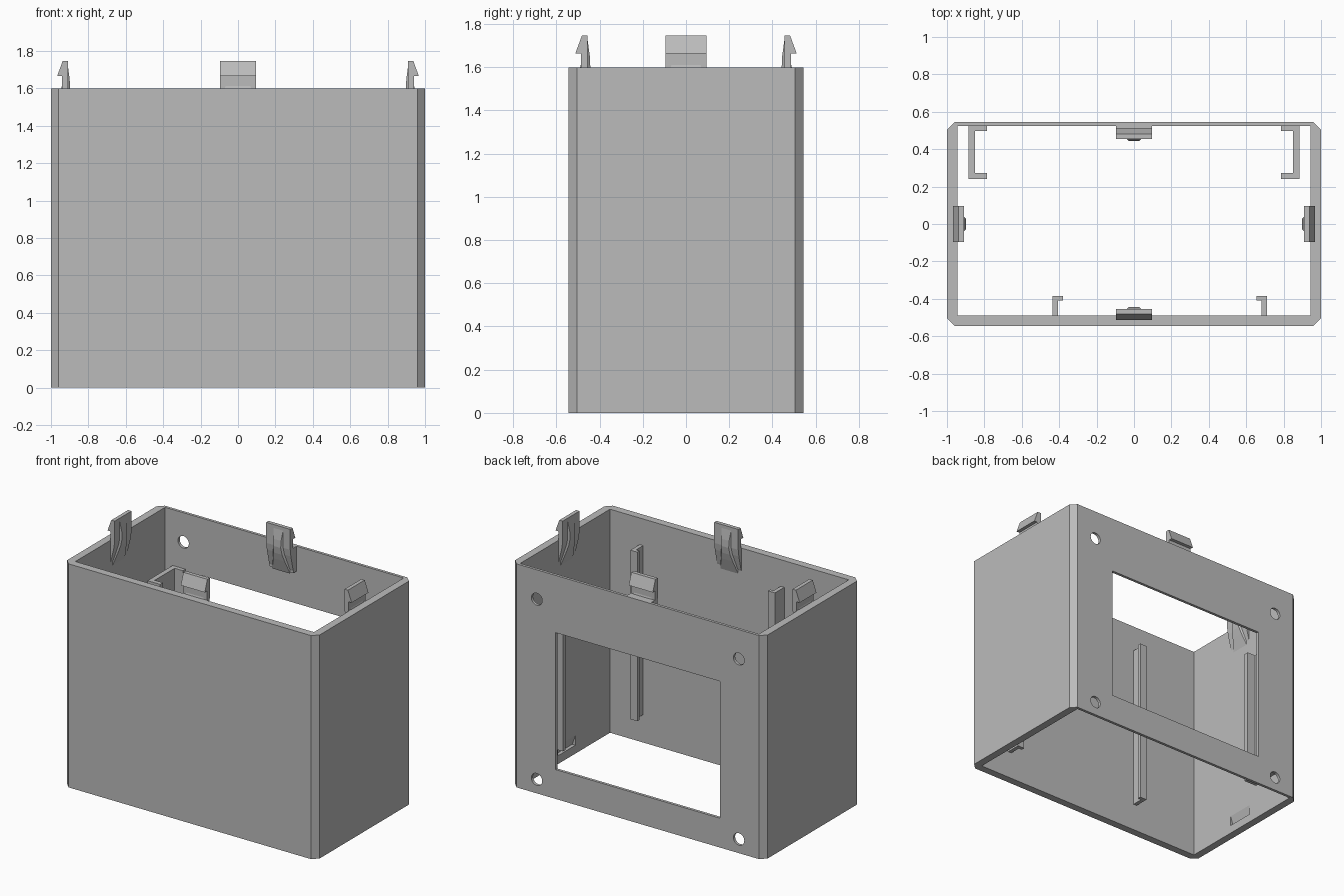
import bpy, bmesh
from math import radians
from mathutils import Matrix, Vector

if "Cube" in bpy.data.objects:
    bpy.data.objects.remove(bpy.data.objects["Cube"])

grey = bpy.data.materials.new("matte grey plastic")
grey.use_nodes = True
colour = (0.5, 0.5, 0.5, 1)
grey.diffuse_color = colour
grey.node_tree.nodes["Principled BSDF"].inputs["Base Color"].default_value = colour

H = 1.6                       # case height
FRONT_IN, BACK_IN, SIDE_IN = -0.49, 0.525, 0.945


def make(name, bm, matrix=Matrix()):
    bmesh.ops.transform(bm, matrix=matrix, verts=bm.verts)
    bmesh.ops.recalc_face_normals(bm, faces=bm.faces)
    mesh = bpy.data.meshes.new(name)
    bm.to_mesh(mesh)
    bm.free()
    mesh.materials.append(grey)
    ob = bpy.data.objects.new(name, mesh)
    bpy.context.collection.objects.link(ob)
    return ob


def column(name, outline, z0, z1):
    """Upright prism from an outline in plan."""
    bm = bmesh.new()
    face = bm.faces.new([bm.verts.new((x, y, z0)) for x, y in outline])
    new = bmesh.ops.extrude_face_region(bm, geom=[face])["geom"]
    bmesh.ops.translate(bm, vec=(0, 0, z1 - z0),
                        verts=[v for v in new if isinstance(v, bmesh.types.BMVert)])
    return make(name, bm)


def rect(x0, x1, y0, y1):
    return [(x0, y0), (x1, y0), (x1, y1), (x0, y1)]


def wall_prism(name, profile, half, matrix, taper=0):
    """Prism along a wall; profile is (depth into the case, height)."""
    bm = bmesh.new()
    a, b = [[bm.verts.new((s * (half - taper * d), d, z)) for d, z in profile]
            for s in (-1, 1)]
    bm.faces.new(a)
    bm.faces.new(b[::-1])
    for i in range(len(a)):
        j = (i + 1) % len(a)
        bm.faces.new((a[i], a[j], b[j], b[i]))
    return make(name, bm, matrix)


def cut(target, cutter):
    mod = target.modifiers.new("cut", "BOOLEAN")
    mod.object, mod.operation, mod.solver = cutter, "DIFFERENCE", "EXACT"
    cutter.hide_render = True
    deps = bpy.context.evaluated_depsgraph_get()
    mesh = bpy.data.meshes.new_from_object(target.evaluated_get(deps))
    target.modifiers.clear()
    target.data = mesh
    bpy.data.objects.remove(cutter)


# Case: chamfered tube, open at top and bottom
X, Y, C = 1.0, 0.545, 0.04
corners = [(X, C - Y), (X, Y - C), (X - C, Y), (C - X, Y),
           (-X, Y - C), (-X, C - Y), (C - X, -Y), (X - C, -Y)]
case = column("case", corners, 0, H)
cut(case, column("inside_cutter", rect(-SIDE_IN, SIDE_IN, FRONT_IN, BACK_IN), -0.1, H + 0.1))

# Display window and screw holes in the thin back wall
cut(case, column("window_cutter", rect(-0.65, 0.65, 0.5, 0.6), 0.21, 1.19))
for x in (-0.8, 0.8):
    for z in (0.1, 1.39):
        bm = bmesh.new()
        bmesh.ops.create_cone(bm, cap_ends=True, segments=32, radius1=0.043,
                              radius2=0.043, depth=0.1)
        cut(case, make("hole_cutter", bm, Matrix.Translation((x, 0.545, z))
                       @ Matrix.Rotation(radians(90), 4, "X")))

# Frames on each wall: local y points into the case
walls = {
    "front": Matrix.Translation((0, FRONT_IN, 0)),
    "back": Matrix.Translation((0, -FRONT_IN, 0)) @ Matrix.Rotation(radians(180), 4, "Z"),
    "left": Matrix.Translation((SIDE_IN, 0, 0)) @ Matrix.Rotation(radians(90), 4, "Z"),
    "right": Matrix.Translation((-SIDE_IN, 0, 0)) @ Matrix.Rotation(radians(-90), 4, "Z"),
}

# Latch grooves near the bottom of the side walls
groove = [(0.01, 0.06), (-0.025, 0.06), (0.01, 0.16)]
for side in ("left", "right"):
    cut(case, wall_prism("groove_cutter", groove, 0.1, walls[side]))

# Snap clips with a barb on the outside and a stiffening rib inside
blade = [(-0.005, 1.42), (0.004, 1.45), (0.016, 1.5), (0.028, 1.55), (0.035, 1.6),
         (0.035, 1.747), (0.008, 1.747), (-0.022, 1.665), (0.003, 1.665),
         (0.003, H), (-0.005, H)]
rib = [(0, 1.41), (0.012, 1.45), (0.027, 1.5), (0.04, 1.55), (0.047, 1.6),
       (0.045, 1.65), (0.034, 1.73), (0, 1.6)]
for side, frame in walls.items():
    wall_prism(side + "_clip", blade, 0.095, frame)
    wall_prism(side + "_clip_rib", rib, 0.07, frame, taper=0.9)
wall_prism("back_clip_mount", [(-0.04, 1.42), (0, 1.42), (0, H), (-0.04, H)],
           0.095, walls["back"])

# L-shaped board guides on the front wall
for name, x, s in (("left", 0.71, -1), ("right", -0.435, 1)):
    column("front_guide_" + name,
           [(x, -0.5), (x, -0.385), (x + s * 0.055, -0.385), (x + s * 0.055, -0.41),
            (x + s * 0.028, -0.41), (x + s * 0.028, -0.5)], 0.2, 1.41)

# C-shaped board channels on the back wall
for name, s in (("left", 1), ("right", -1)):
    outline = [(0.785, 0.24), (0.885, 0.24), (0.885, 0.53), (0.785, 0.53),
               (0.785, 0.497), (0.85, 0.497), (0.85, 0.272), (0.785, 0.272)]
    column("back_channel_" + name, [(s * x, y) for x, y in outline], 0.2, 1.2)
